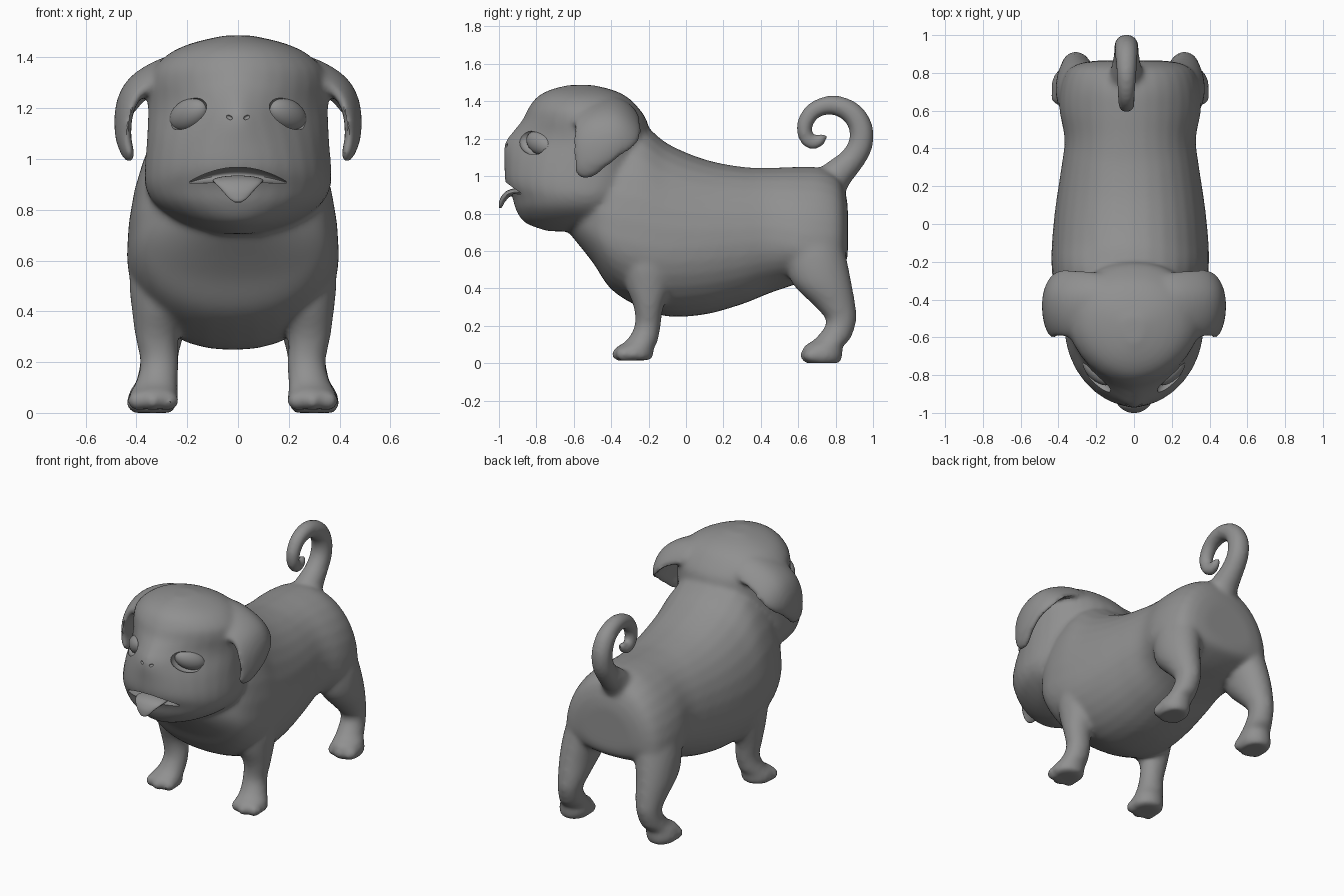
import bpy, bmesh, math
from mathutils import Vector

if "Cube" in bpy.data.objects:
    bpy.data.objects.remove(bpy.data.objects["Cube"])

X, Y, Z = Vector((1, 0, 0)), Vector((0, 1, 0)), Vector((0, 0, 1))
N = 32
ANG = [2 * math.pi * i / N for i in range(N)]

grey = bpy.data.materials.new("soft grey")
grey.diffuse_color = (0.28, 0.28, 0.28, 1)
grey.use_nodes = True
grey.node_tree.nodes["Principled BSDF"].inputs["Base Color"].default_value = grey.diffuse_color


def fine(rows, k=5):
    """Catmull-Rom refinement of a list of number tuples."""
    out = []
    for i in range(len(rows) - 1):
        a, b, c, d = (rows[max(i - 1, 0)], rows[i], rows[i + 1],
                      rows[min(i + 2, len(rows) - 1)])
        for j in range(k):
            t = j / k
            out.append([0.5 * (2 * q + (r - p) * t + (2 * p - 5 * q + 4 * r - s) * t * t
                               + (3 * q - p - 3 * r + s) * t ** 3)
                        for p, q, r, s in zip(a, b, c, d)])
    return out + [list(rows[-1])]


def loft(name, rings):
    """Closed skin through rings of points."""
    bm = bmesh.new()
    vs = [[bm.verts.new(p) for p in ring] for ring in rings]
    for a, b in zip(vs, vs[1:]):
        for i in range(N):
            j = (i + 1) % N
            bm.faces.new((a[i], a[j], b[j], b[i]))
    bm.faces.new(vs[0])
    bm.faces.new(vs[-1])
    bmesh.ops.recalc_face_normals(bm, faces=bm.faces)
    me = bpy.data.meshes.new(name)
    bm.to_mesh(me)
    bm.free()
    me.materials.append(grey)
    ob = bpy.data.objects.new(name, me)
    bpy.context.collection.objects.link(ob)
    return ob


def tube(name, rows, u, v=None):
    """Rows are x, y, z, radius along u, radius along v (or across the path)."""
    rows = fine(rows)
    pts = [Vector(r[:3]) for r in rows]
    rings = []
    for i, r in enumerate(rows):
        w = v or (pts[min(i + 1, len(pts) - 1)] - pts[max(i - 1, 0)]).cross(u).normalized()
        rings.append([pts[i] + u * r[3] * math.cos(t) + w * r[4] * math.sin(t) for t in ANG])
    return loft(name, rings)


def ball(name, loc, scale, rot=(0, 0, 0)):
    bpy.ops.mesh.primitive_uv_sphere_add(segments=24, ring_count=14, location=loc, rotation=rot)
    ob = bpy.context.object
    ob.name = name
    ob.scale = scale
    ob.data.materials.append(grey)
    return ob


def spow(c, n):
    return math.copysign(abs(c) ** (2 / n), c)


# Torso: y, bottom, top, height of widest point, half width
torso = [(-.62, .69, .95, .80, .18), (-.5, .54, 1.16, .72, .33), (-.4, .395, 1.27, .67, .39),
         (-.25, .30, 1.29, .63, .415), (-.1, .25, 1.175, .61, .415), (.1, .26, 1.09, .62, .395),
         (.3, .315, 1.05, .64, .365), (.45, .375, 1.045, .65, .348), (.6, .425, 1.05, .62, .375),
         (.72, .46, 1.045, .60, .37), (.81, .50, 1.0, .61, .335), (.85, .53, .92, .63, .27),
         (.865, .57, .84, .65, .18)]
rings = []
for y, lo, hi, mid, hw in fine(torso):
    n = 2.25 - .25 * min(max((y - .3) / .3, 0), 1)
    rings.append([(-.02 + hw * spow(math.cos(t), n), y,
                   mid + ((hi - mid) if math.sin(t) > 0 else (mid - lo)) * math.sin(t)) for t in ANG])
parts = [loft("torso", rings)]

# Head: z, front y, back y, half width, front roundness
head = [(.705, -.74, -.50, .09, 2), (.75, -.86, -.40, .225, 2), (.82, -.91, -.32, .325, 2.1),
        (.89, -.93, -.27, .365, 2.1), (.96, -.965, -.24, .368, 2), (1.06, -.972, -.22, .36, 1.8),
        (1.17, -.972, -.20, .355, 1.45), (1.24, -.925, -.20, .355, 1.45), (1.30, -.875, -.21, .35, 1.65),
        (1.36, -.845, -.25, .33, 1.8), (1.42, -.80, -.31, .265, 1.9), (1.46, -.73, -.39, .17, 2),
        (1.487, -.63, -.50, .05, 2)]
rings = []
for z, yf, yb, hw, n in fine(head):
    ring = []
    for t in ANG:
        c, s = math.cos(t), math.sin(t)
        m = n if s < 0 else 2.2
        ring.append((hw * spow(c, m), -.53 + ((yb + .53) if s > 0 else (-.53 - yf)) * spow(s, m), z))
    rings.append(ring)
parts.append(loft("head", rings))

# Limbs and ears, left and right
front_leg = [(.24, -.2, .66, .13, .13), (.277, -.2, .53, .13, .14), (.288, -.2, .42, .112, .125),
             (.3, -.2, .3, .085, .08),
             (.29, -.205, .2, .076, .07), (.30, -.235, .12, .083, .085), (.312, -.275, .08, .095, .105),
             (.314, -.28, .04, .1, .105), (.314, -.275, .015, .085, .09)]
back_leg = [(.22, .67, .74, .12, .15), (.255, .69, .58, .13, .165), (.28, .725, .43, .115, .16),
            (.285, .80, .3, .09, .108), (.29, .83, .22, .075, .08), (.30, .785, .13, .08, .095),
            (.315, .735, .09, .09, .105), (.32, .73, .04, .098, .108), (.32, .73, 0, .08, .095)]
ear = [(.12, -.40, 1.37, .12, .05), (.22, -.41, 1.37, .155, .05), (.33, -.42, 1.335, .18, .045),
       (.41, -.42, 1.28, .182, .04), (.45, -.435, 1.2, .17, .034), (.458, -.48, 1.1, .12, .03),
       (.446, -.515, 1.04, .08, .027), (.433, -.525, 1.0, .035, .018)]
for s in (-1, 1):
    for name, rows, dz in (("front_leg", front_leg, .048), ("back_leg", back_leg, .04)):
        rows = [(s * x - .02, *r) for x, *r in rows]
        parts.append(tube(name, rows, X, Y))
        fx, fy = rows[-1][0], rows[-2][1] - rows[-2][4]
        for k in (-1, 0, 1):
            parts.append(ball("toe", (fx + k * .062, fy + .035 + .02 * abs(k), dz), (.04, .05, .04)))
    flap = tube("ear", [(s * x, *r) for x, *r in ear], Y)
    for v in flap.data.vertices:      # cup the flap around the cheek, drop its rear edge
        d = v.co.y + .40
        v.co.x -= s * (.6 if d < 0 else 1.3) * d * d
        v.co.z -= 2.2 * max(d, 0) ** 2 + .6 * min(d, 0) ** 2
    parts.append(flap)

# Curled tail
tail = [(.74, .93, .11), (.81, 1.01, .085), (.88, 1.08, .07), (.93, 1.16, .066), (.937, 1.25, .064),
        (.89, 1.335, .06), (.79, 1.38, .053), (.69, 1.355, .047), (.635, 1.28, .044),
        (.64, 1.21, .04), (.68, 1.175, .036), (.725, 1.20, .03), (.735, 1.23, .02)]
parts.append(tube("tail", [(-.04, y, z, r, r) for y, z, r in tail], X))

# Fuse everything into one soft skin
bpy.ops.object.select_all(action='DESELECT')
for ob in parts:
    ob.select_set(True)
bpy.context.view_layer.objects.active = parts[0]
bpy.ops.object.join()
dog = bpy.context.object
dog.name = "dog_body"
rm = dog.modifiers.new("fuse", 'REMESH')
rm.mode = 'VOXEL'
rm.voxel_size = .014
sm = dog.modifiers.new("soften", 'SMOOTH')
sm.factor = .5
sm.iterations = 14

# Cutters: mouth opening, nostrils, eye sockets
mouth = []
for i in range(-8, 9):
    q = i / 8
    h = .004 + .026 * (1 - q * q)
    mouth.append((.19 * q, -.95 + .08 * q * q, .908 + .03 * (1 - q * q), .09, h))
cutters = [tube("mouth_cut", mouth, Y, Z)]
for s in (-1, 1):
    turn = (0, s * .35, s * .75)
    cutters.append(ball("nostril_cut", (s * .036, -.965, 1.165), (.015, .016, .009), (0, s * -.5, 0)))
    cutters.append(ball("socket_cut", (s * .198, -.825, 1.178), (.1, .048, .063), turn))
    ball("eye", (s * .194, -.78, 1.175), (.098, .05, .06), turn)
for c in cutters:
    b = dog.modifiers.new("cut", 'BOOLEAN')
    b.operation = 'DIFFERENCE'
    b.solver = 'EXACT'
    b.object = c
bpy.context.view_layer.objects.active = dog
for m in [m.name for m in dog.modifiers]:
    bpy.ops.object.modifier_apply(modifier=m)
for c in cutters:
    bpy.data.objects.remove(c)
dog.data.materials.clear()
dog.data.materials.append(grey)

# Tongue hanging over the lower lip
tube("tongue", [(0, -.84, .90, .09, .02), (0, -.90, .915, .1, .02), (0, -.95, .905, .09, .018),
                (0, -.978, .875, .062, .016), (0, -.99, .845, .036, .011), (0, -.993, .83, .014, .006)], X)

bpy.ops.object.select_all(action='SELECT')
bpy.ops.object.shade_smooth_by_angle(angle=math.radians(40))
